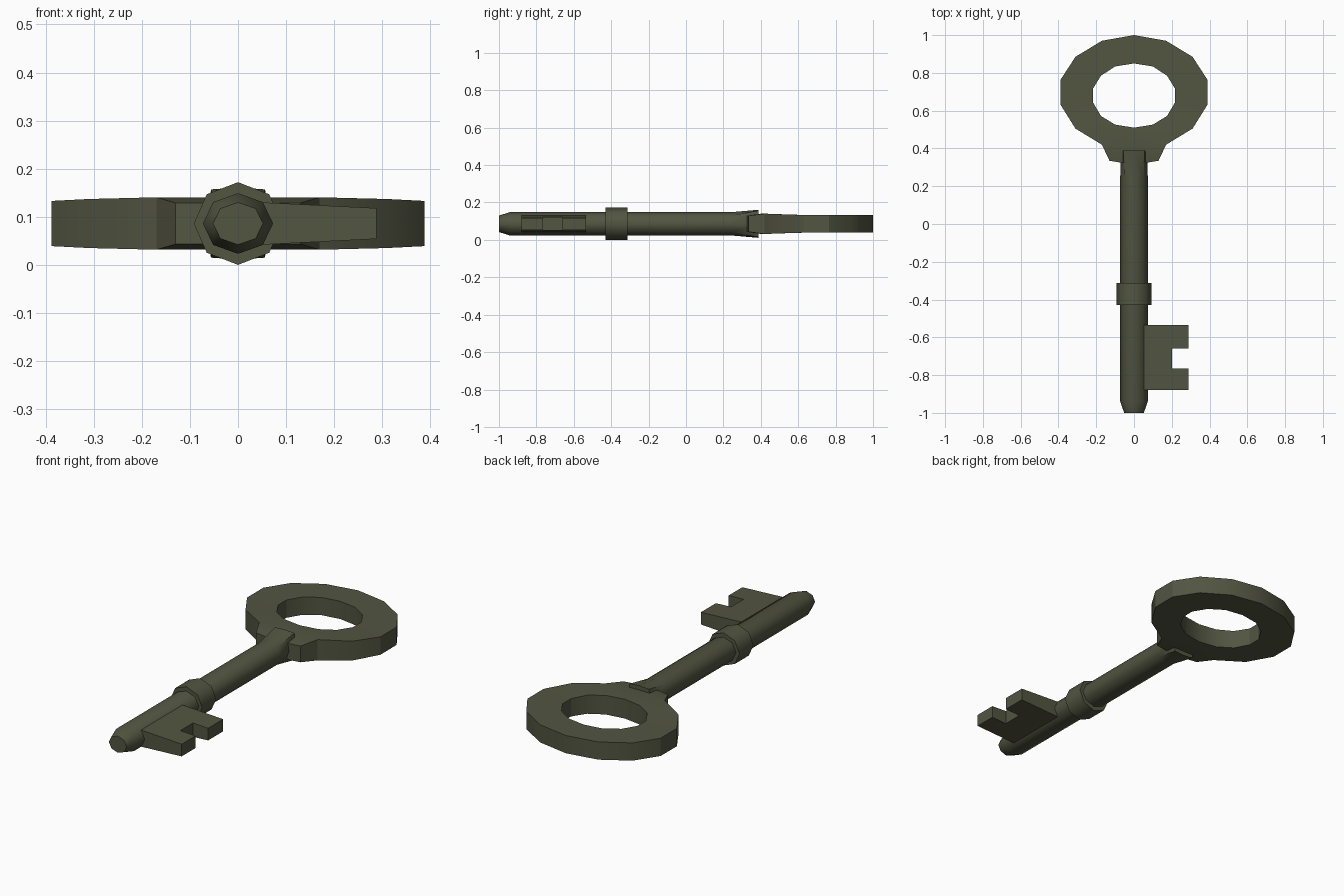
import bpy, bmesh, math

if "Cube" in bpy.data.objects:
    bpy.data.objects.remove(bpy.data.objects["Cube"])

ZC = 0.086  # height of the key's centre plane

metal = bpy.data.materials.new("dark_olive_metal")
metal.diffuse_color = (0.085, 0.09, 0.053, 1)
metal.use_nodes = True
metal.node_tree.nodes["Principled BSDF"].inputs["Base Color"].default_value = metal.diffuse_color


def finish(name, bm, angle):
    bmesh.ops.recalc_face_normals(bm, faces=bm.faces[:])
    mesh = bpy.data.meshes.new(name)
    bm.to_mesh(mesh)
    bm.free()
    mesh.materials.append(metal)
    obj = bpy.data.objects.new(name, mesh)
    bpy.context.collection.objects.link(obj)
    bpy.ops.object.select_all(action='DESELECT')
    obj.select_set(True)
    bpy.context.view_layer.objects.active = obj
    bpy.ops.object.shade_smooth_by_angle(angle=math.radians(angle))
    return obj


def octagon_tube(name, rings, angle=50):
    """Capped eight-sided tube along y; each ring is y, side, diagonal x, diagonal z, top."""
    bm = bmesh.new()
    loops = []
    for y, rx, dx, dz, rz in rings:
        pts = [(rx, 0), (dx, dz), (0, rz), (-dx, dz),
               (-rx, 0), (-dx, -dz), (0, -rz), (dx, -dz)]
        loops.append([bm.verts.new((x, y, ZC + z)) for x, z in pts])
    for a, b in zip(loops, loops[1:]):
        for i in range(8):
            j = (i + 1) % 8
            bm.faces.new((a[i], a[j], b[j], b[i]))
    bm.faces.new(loops[0])
    bm.faces.new(loops[-1])
    return finish(name, bm, angle)


def ring(y, rx, rz):
    d = math.sqrt(0.5)
    return (y, rx, rx * d, rz * d, rz)


def flat_plate(name, points, faces, half_thickness, angle):
    """Extrude a flat face layout into a plate of varying thickness."""
    bm = bmesh.new()
    vs = [bm.verts.new((x, y, ZC)) for x, y in points]
    for f in faces:
        bm.faces.new([vs[i] for i in f])
    low = bm.verts[:]
    ext = bmesh.ops.extrude_face_region(bm, geom=bm.faces[:], use_keep_orig=True)
    for v in low:
        v.co.z = ZC - half_thickness(v.co)
    for v in ext["geom"]:
        if isinstance(v, bmesh.types.BMVert):
            v.co.z = ZC + half_thickness(v.co)
    return finish(name, bm, angle)


# Shaft with chamfered tip and flared rear end
octagon_tube("shaft", [
    ring(-1.0, 0.052, 0.044), ring(-0.94, 0.073, 0.063), ring(0.25, 0.073, 0.063),
    (0.388, 0.068, 0.056, 0.071, 0.075)])

# Collar
octagon_tube("collar", [ring(-0.43, 0.092, 0.086), ring(-0.313, 0.092, 0.086)])

# Bow: ring handle with a neck, half outlines mirrored across x
outer = [(0, 1), (.17, .97), (.31, .885), (.388, .765), (.388, .63),
         (.31, .505), (.17, .42), (0, .40)]
inner = [(0, .85), (.1, .834), (.175, .785), (.218, .715), (.218, .645),
         (.175, .572), (.1, .526), (0, .51)]


def mirrored(half):
    return half + [(-x, y) for x, y in half[-2:0:-1]]


n = 14
neck = [(.13, .335), (.07, .325), (-.07, .325), (-.13, .335)]
bow_points = mirrored(outer) + mirrored(inner) + neck
bow_faces = [(i, (i + 1) % n, n + (i + 1) % n, n + i) for i in range(n)]
bow_faces += [(6, 28, 29, 7), (7, 29, 30), (7, 30, 31, 8)]


def bow_half(co):
    steps = [(.335, .043), (.40, .054), (.42, .0545), (.505, .051), (.63, .047), (1.01, .0465)]
    if co.y <= steps[0][0]:
        return steps[0][1]
    for (y0, h0), (y1, h1) in zip(steps, steps[1:]):
        if co.y <= y1:
            return h0 + (h1 - h0) * (co.y - y0) / (y1 - y0)
    return steps[-1][1]


flat_plate("bow", bow_points, bow_faces, bow_half, 30)

# Bit: notched blade tapering outwards
ys = [-.88, -.765, -.66, -.535]
bit_points = [(x, y) for x in (0.02, 0.2, 0.288) for y in ys]
bit_faces = [(i, i + 1, i + 5, i + 4) for i in (0, 1, 2, 4, 6)]
flat_plate("bit", bit_points, bit_faces,
           lambda co: 0.0465 - 0.0145 * co.x / 0.288, 30)
